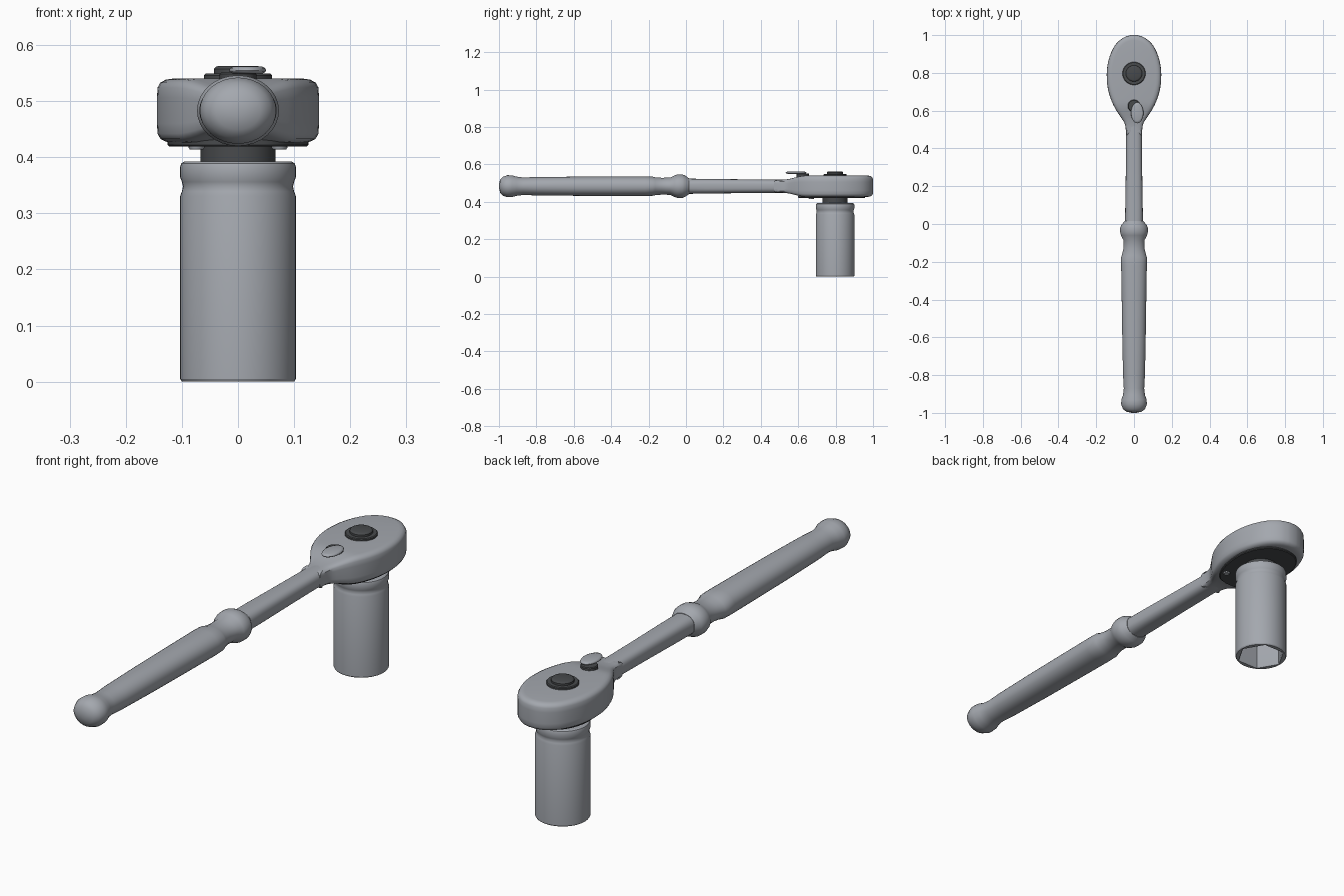
import bpy, bmesh, math

if "Cube" in bpy.data.objects:
    bpy.data.objects.remove(bpy.data.objects["Cube"])

ZC = 0.483       # height of the handle axis
HY = 0.797       # y of the drive axis


def material(name, rgb):
    m = bpy.data.materials.new(name)
    m.diffuse_color = (*rgb, 1)
    m.use_nodes = True
    m.node_tree.nodes["Principled BSDF"].inputs["Base Color"].default_value = m.diffuse_color
    return m


STEEL = material("brushed steel", (0.37, 0.39, 0.425))
DARK = material("dark steel", (0.065, 0.069, 0.073))


def finish(name, bm, mat, angle=35):
    bmesh.ops.recalc_face_normals(bm, faces=bm.faces)
    me = bpy.data.meshes.new(name)
    bm.to_mesh(me)
    bm.free()
    me.materials.append(mat)
    ob = bpy.data.objects.new(name, me)
    bpy.context.collection.objects.link(ob)
    bpy.ops.object.select_all(action='DESELECT')
    ob.select_set(True)
    bpy.context.view_layer.objects.active = ob
    bpy.ops.object.shade_smooth_by_angle(angle=math.radians(angle))
    return ob


def skin(bm, rings, caps=(True, True)):
    """Join rings of points with quads and close the ends."""
    vs = [[bm.verts.new(p) for p in r] for r in rings]
    n = len(vs[0])
    for a, b in zip(vs, vs[1:]):
        for i in range(n):
            j = (i + 1) % n
            bm.faces.new((a[i], a[j], b[j], b[i]))
    for ring, cap in zip((vs[0], vs[-1]), caps):
        if cap:
            bm.faces.new(ring)
    return vs


def turned(name, profile, x, y, mat, n=40, sx=1, sy=1, angle=35):
    """Round part about a vertical axis, profile = (radius, z)."""
    bm = bmesh.new()
    skin(bm, [[(x + sx * r * math.cos(2 * math.pi * i / n),
                y + sy * r * math.sin(2 * math.pi * i / n), z)
               for i in range(n)] for r, z in profile])
    return finish(name, bm, mat, angle)


def spline(pts, steps):
    """Catmull-Rom curve through points of any dimension."""
    p = [pts[0]] + list(pts) + [pts[-1]]
    out = []
    for a, b, c, d in zip(p, p[1:], p[2:], p[3:]):
        for s in range(steps):
            t = s / steps
            out.append(tuple(0.5 * (2 * v + (w - u) * t + (2 * u - 5 * v + 4 * w - q) * t * t
                                    + (3 * v - u - 3 * w + q) * t ** 3)
                             for u, v, w, q in zip(a, b, c, d)))
    return out + [tuple(pts[-1])]


def slab(name, half, levels, zfun, mat):
    """Mirrored outline stacked in (inset, level) steps, capped with strips."""
    ring = half + [(-x, y) for x, y in reversed(half)]
    n = len(ring)

    def inset(i, d):
        (ax, ay), (bx, by) = ring[i - 1], ring[(i + 1) % n]
        tx, ty = bx - ax, by - ay
        l = math.hypot(tx, ty)
        return ring[i][0] + d * ty / l, ring[i][1] - d * tx / l

    bm = bmesh.new()
    rings = [[(*inset(i, d), zfun(ring[i][1], k)) for i in range(n)] for d, k in levels]
    vs = skin(bm, rings, (False, False))
    for r in (vs[0], vs[-1]):
        for i in range(n // 2 - 1):
            bm.faces.new((r[i], r[i + 1], r[n - 2 - i], r[n - 1 - i]))
    return finish(name, bm, mat)


# --- handle: sections (y, half width, half height, squareness)
def handle_part(name, sections, n=32):
    bm = bmesh.new()
    rings = []
    for y, w, h, e in sections:
        ring = []
        for i in range(n):
            c, s = math.cos(2 * math.pi * i / n), math.sin(2 * math.pi * i / n)
            ring.append((w * math.copysign(abs(c) ** (2 / e), c), y,
                         ZC + h * math.copysign(abs(s) ** (2 / e), s)))
        rings.append(ring)
    skin(bm, rings)
    return finish(name, bm, STEEL, 40)


knob = [(-1.0, 0.012, 0.01, 2), (-0.994, 0.04, 0.034, 2), (-0.98, 0.058, 0.05, 2),
        (-0.955, 0.068, 0.059, 2), (-0.93, 0.067, 0.058, 2), (-0.905, 0.058, 0.051, 2),
        (-0.87, 0.054, 0.047, 2)]
grip = [(-0.8, 0.058, 0.049, 2.1), (-0.6, 0.062, 0.051, 2.2), (-0.4, 0.065, 0.052, 2.2),
        (-0.22, 0.068, 0.052, 2.2), (-0.178, 0.069, 0.051, 2.1), (-0.165, 0.064, 0.048, 2)]
collar = [(-0.13, 0.056, 0.045, 2), (-0.085, 0.056, 0.046, 2), (-0.06, 0.069, 0.058, 2),
          (-0.045, 0.073, 0.063, 2), (-0.02, 0.073, 0.063, 2), (-0.005, 0.067, 0.057, 2),
          (0.015, 0.05, 0.043, 2.2)]
handle_part("handle_grip", knob + grip + collar)
handle_part("handle_shaft", [(0.0, 0.048, 0.041, 2.4), (0.1, 0.046, 0.039, 2.8),
                             (0.3, 0.043, 0.037, 2.8), (0.5, 0.042, 0.035, 2.8),
                             (0.56, 0.041, 0.035, 2.8)])

# --- egg-shaped head, thinning towards the neck
egg = spline([(0.015, 1.0), (0.055, 0.987), (0.098, 0.95), (0.128, 0.89), (0.143, 0.82),
              (0.142, 0.74), (0.126, 0.67), (0.1, 0.612), (0.068, 0.563), (0.047, 0.525),
              (0.042, 0.47)], 3)


def head_z(y, k):
    t = min(1, max(0, (y - 0.5) / 0.13))
    return ZC + k * (0.034 + 0.023 * t * t * (3 - 2 * t))


edge = [(0.028, 1.0), (0.016, 0.97), (0.006, 0.88), (0.001, 0.72), (0, 0.4)]
slab("ratchet_head", egg, [(d, -k) for d, k in edge] + [(d, k) for d, k in reversed(edge)],
     head_z, STEEL)

# --- cover plate under the head, with screws
plate = spline([(0.015, 0.957), (0.06, 0.942), (0.1, 0.9), (0.122, 0.84), (0.125, 0.78),
                (0.115, 0.71), (0.092, 0.65), (0.06, 0.613), (0.02, 0.6)], 3)
slab("cover_plate", plate, [(0.003, 0.419), (0, 0.422), (0, 0.432)], lambda y, k: k, DARK)
for side in (-1, 1):
    turned("cover_screw", [(0.012, 0.414), (0.014, 0.417), (0.014, 0.424)],
           side * 0.074, 0.67, STEEL, 16)

# --- drive neck, release button and its ring
turned("drive_neck", [(0.067, 0.385), (0.067, 0.425)], 0, HY, DARK)
turned("button_ring", [(0.061, 0.535), (0.061, 0.546), (0.058, 0.549)], 0, HY, DARK)
turned("release_button", [(0.043, 0.545), (0.043, 0.557), (0.040, 0.561), (0.034, 0.563)],
       0, HY, DARK)

# --- direction lever on its pivot
turned("lever_pivot", [(0.033, 0.53), (0.033, 0.548), (0.03, 0.551)], 0, 0.625, DARK, 28)
turned("direction_lever", [(0.8, 0.549), (0.97, 0.552), (1, 0.555), (0.95, 0.559), (0.75, 0.562)],
       0.017, 0.588, STEEL, 32, 0.033, 0.055, 50)

# --- socket: turned shell with a hexagonal bore
N = 48


def circle(r, z):
    return [(r * math.cos(2 * math.pi * i / N), HY + r * math.sin(2 * math.pi * i / N), z)
            for i in range(N)]


def hexagon(r, z):
    pts = []
    for i in range(N):
        a = 2 * math.pi * i / N
        d = r * math.cos(math.pi / 6) / math.cos(a % (math.pi / 3) - math.pi / 6)
        pts.append((d * math.cos(a), HY + d * math.sin(a), z))
    return pts


shell = [(0.096, 0.392), (0.101, 0.389), (0.103, 0.383), (0.103, 0.364), (0.1, 0.356),
         (0.098, 0.348), (0.1, 0.339), (0.103, 0.331), (0.103, 0.005), (0.1, 0.0)]
bm = bmesh.new()
skin(bm, [circle(r, z) for r, z in shell] + [hexagon(0.096, 0.0), hexagon(0.092, 0.008),
                                             hexagon(0.092, 0.26)])
finish("socket", bm, STEEL, 30)
